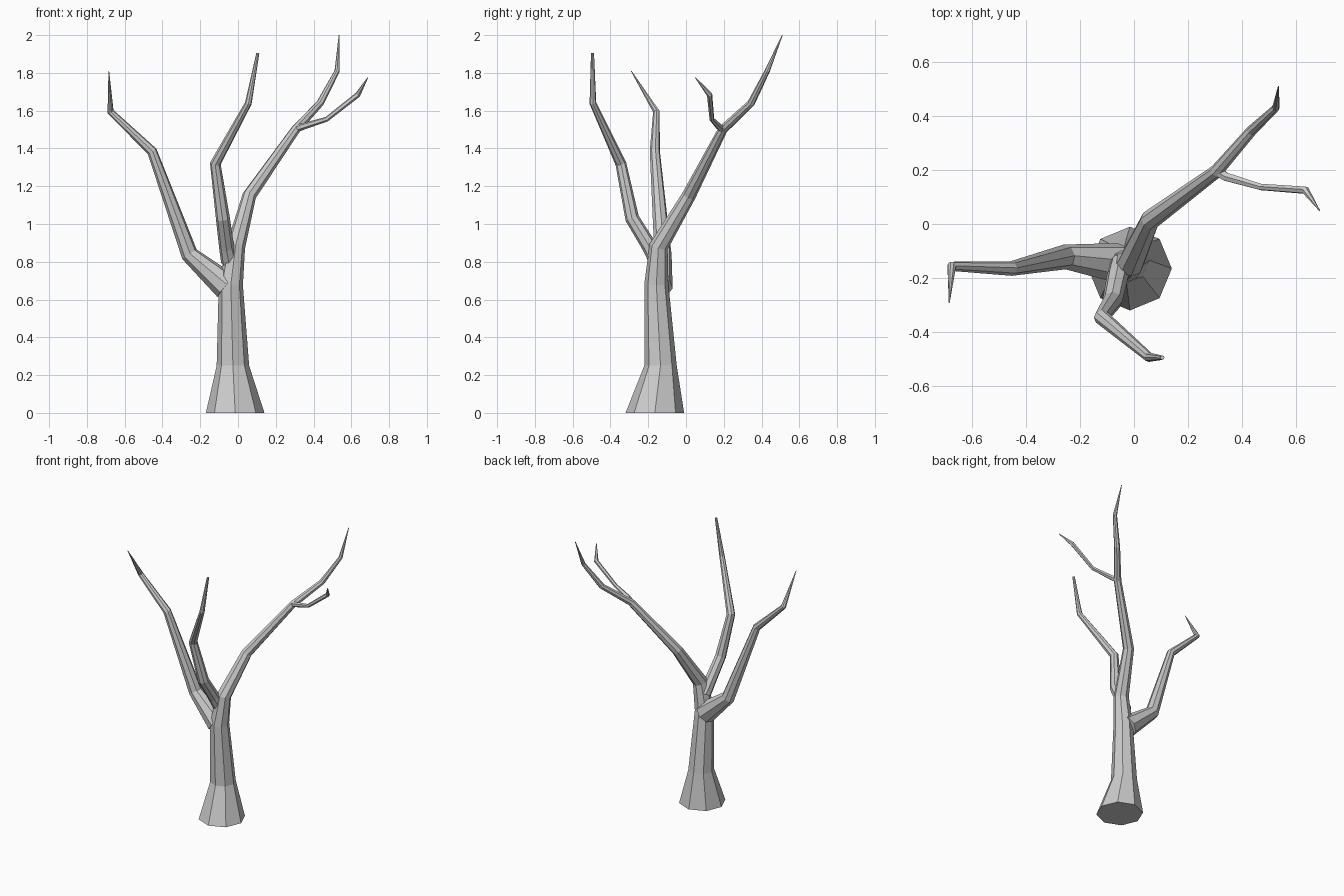
import bpy, bmesh, math
from mathutils import Vector


def limb(name, sides, points):
    """Faceted tapering tube through points (x, y, z, radius)."""
    bm = bmesh.new()
    pos = [Vector(p[:3]) for p in points]
    side = Vector((1, 0, 0))
    rings = []
    for i, p in enumerate(pos):
        before = (p - pos[i - 1]).normalized() if i else Vector()
        after = (pos[i + 1] - p).normalized() if i < len(pos) - 1 else Vector()
        axis = (before + after).normalized()
        if p.z < 0.3:
            axis = Vector((0, 0, 1))
        # carry the ring direction along the limb so it does not twist
        side = (side - axis * side.dot(axis)).normalized()
        other = axis.cross(side)
        r = points[i][3]
        ring = []
        for k in range(sides):
            a = 2 * math.pi * k / sides
            ring.append(bm.verts.new(p + (side * math.cos(a) + other * math.sin(a)) * r))
        rings.append(ring)
    for lo, hi in zip(rings, rings[1:]):
        for k in range(sides):
            n = (k + 1) % sides
            bm.faces.new((lo[k], lo[n], hi[n], hi[k]))
    bm.faces.new(rings[0][::-1])
    bm.faces.new(rings[-1])
    mesh = bpy.data.meshes.new(name)
    bm.to_mesh(mesh)
    bm.free()
    obj = bpy.data.objects.new(name, mesh)
    bpy.context.collection.objects.link(obj)
    return obj


# trunk flowing into the tall right-hand bough
limb("trunk", 8, [
    (-0.015, -0.165, 0.0, 0.155), (-0.027, -0.135, 0.25, 0.086),
    (-0.038, -0.157, 0.68, 0.064), (-0.012, -0.145, 0.88, 0.050),
    (0.06, 0.015, 1.15, 0.037), (0.305, 0.195, 1.5, 0.025),
    (0.435, 0.345, 1.64, 0.020), (0.525, 0.43, 1.81, 0.014),
    (0.535, 0.51, 2.0, 0.002)])

# twig off the right-hand bough
limb("right_twig", 6, [
    (0.30, 0.20, 1.50, 0.020), (0.34, 0.175, 1.515, 0.018),
    (0.47, 0.137, 1.555, 0.013), (0.635, 0.125, 1.685, 0.015),
    (0.687, 0.05, 1.775, 0.002)])

# left bough, with a thick fork at the trunk
limb("left_bough", 8, [
    (-0.06, -0.145, 0.67, 0.075), (-0.257, -0.122, 0.84, 0.046),
    (-0.455, -0.165, 1.385, 0.027), (-0.675, -0.157, 1.595, 0.018),
    (-0.684, -0.29, 1.81, 0.002)])

# front bough with a blunt tip
limb("front_bough", 8, [
    (-0.045, -0.15, 0.80, 0.045), (-0.06, -0.19, 0.875, 0.040),
    (-0.08, -0.285, 1.03, 0.037), (-0.12, -0.345, 1.32, 0.029),
    (0.055, -0.493, 1.64, 0.018), (0.105, -0.495, 1.905, 0.008)])
